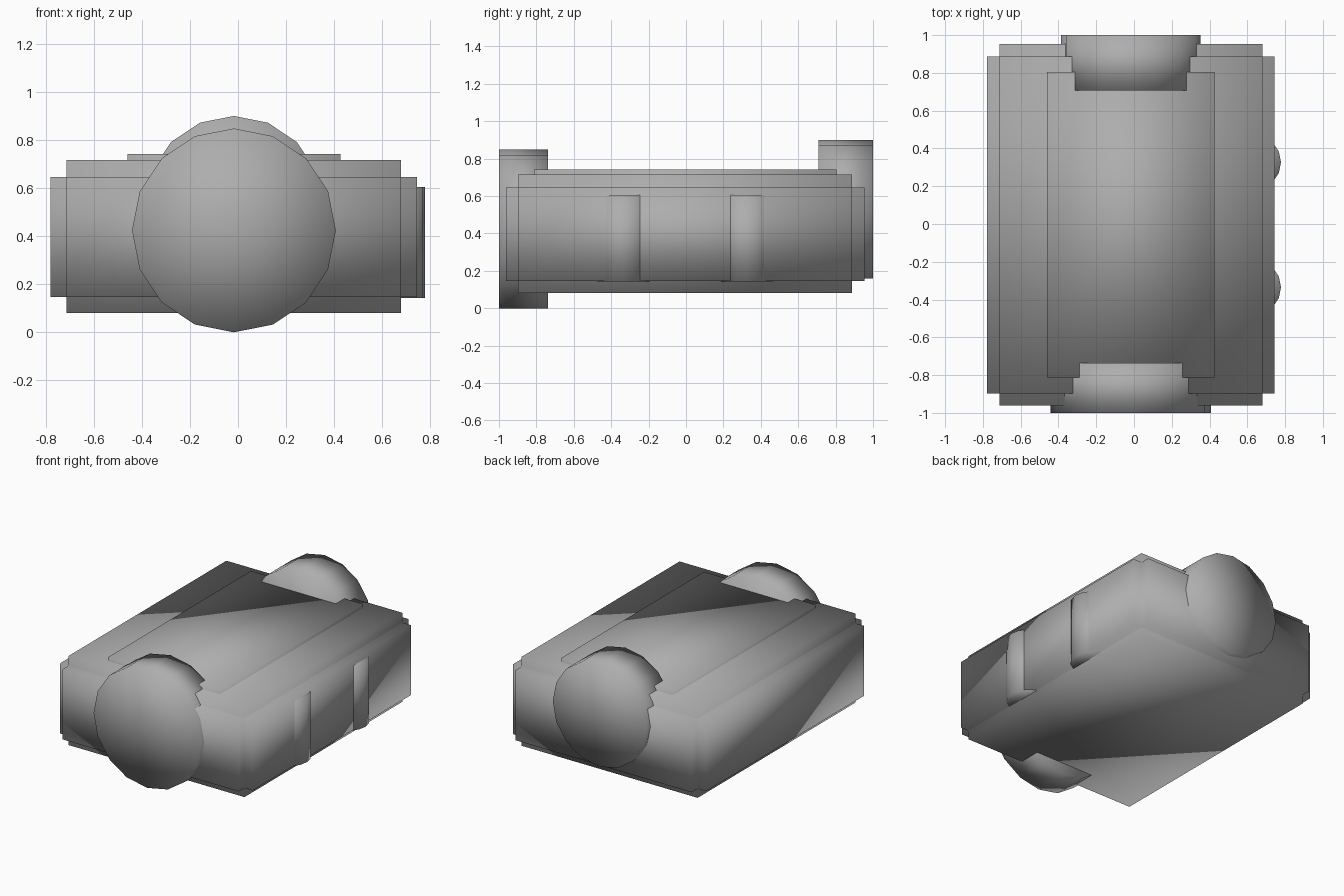
import bpy, math

if "Cube" in bpy.data.objects:
    bpy.data.objects.remove(bpy.data.objects["Cube"])

CX = -0.017  # centre line of the body

# Dark grey casing
grey = bpy.data.materials.new("dark_grey")
grey.diffuse_color = (0.42, 0.42, 0.42, 1)
grey.use_nodes = True
grey.node_tree.nodes["Principled BSDF"].inputs["Base Color"].default_value = grey.diffuse_color


def finish(obj, name):
    obj.name = name
    obj.data.materials.append(grey)
    for p in obj.data.polygons:
        p.use_smooth = True
    return obj


def box(name, half_x, y0, y1, z0, z1):
    bpy.ops.mesh.primitive_cube_add(size=1, location=(CX, (y0 + y1) / 2, (z0 + z1) / 2))
    obj = bpy.context.object
    obj.scale = (half_x * 2, y1 - y0, z1 - z0)
    bpy.ops.object.transform_apply(location=False, rotation=False, scale=True)
    return finish(obj, name)


def cylinder(name, radius, depth, location, along_y=False):
    bpy.ops.mesh.primitive_cylinder_add(
        vertices=16, radius=radius, depth=depth, location=location,
        end_fill_type='TRIFAN',
        rotation=(math.pi / 2 if along_y else 0, 0, 0))
    return finish(bpy.context.object, name)


# Body: three crossed blocks give the stepped edges
box("body_wide", 0.762, -0.897, 0.887, 0.146, 0.646)
box("body_long", 0.696, -0.962, 0.954, 0.146, 0.646)
box("body_tall", 0.696, -0.897, 0.887, 0.081, 0.716)

# Raised top panel
box("top_panel", 0.443, -0.812, 0.805, 0.60, 0.742)

# Large front drum and smaller, higher rear drum
cylinder("front_drum", 0.424, 0.263, (CX, -0.8685, 0.424), True)
cylinder("rear_drum", 0.37, 0.292, (CX, 0.854, 0.53), True)

# Two upright rounded buttons set in the right side
for i, y in enumerate((-0.335, 0.327)):
    cylinder(f"side_button_{i + 1}", 0.15, 0.463, (0.628, y, 0.3735))
